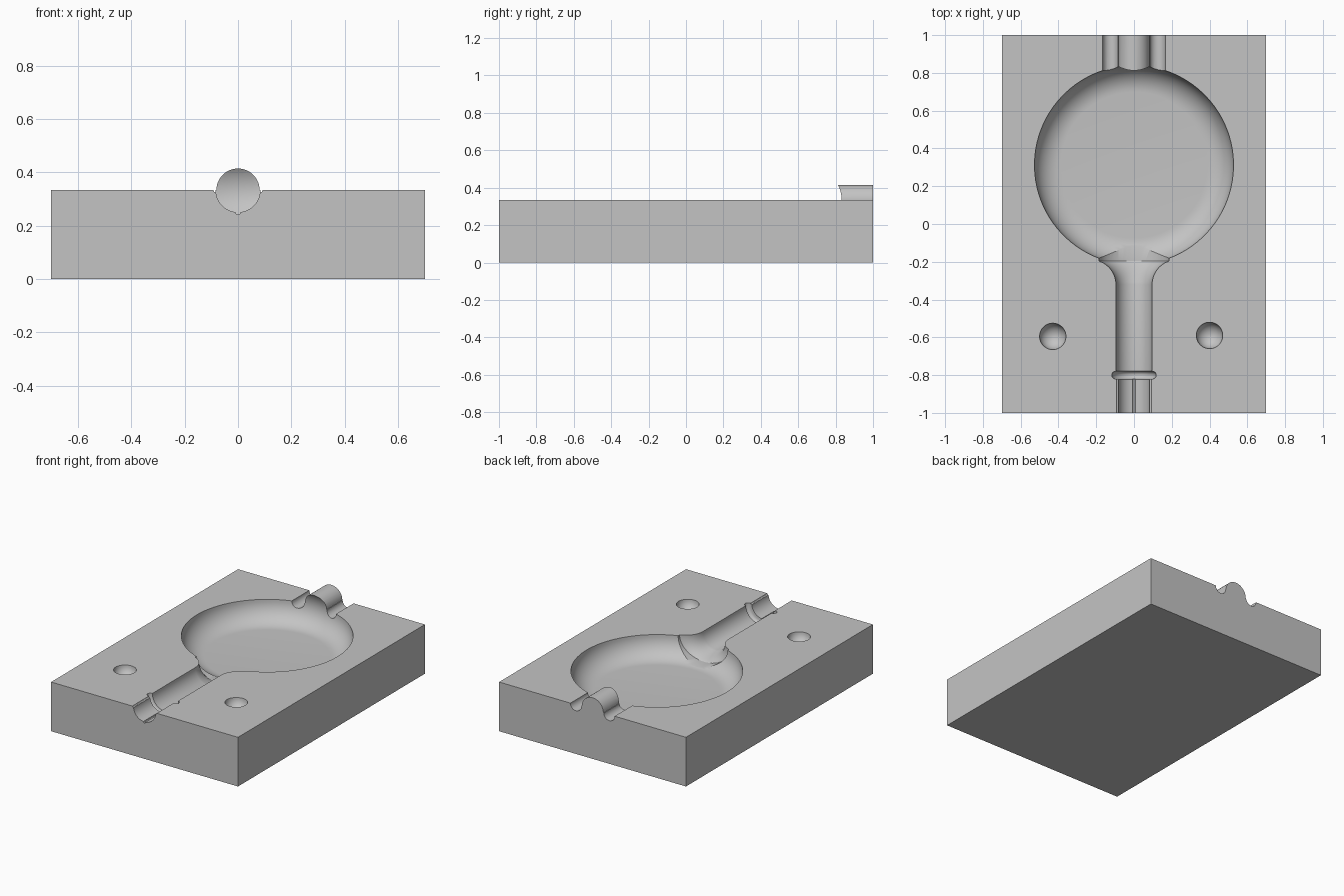
import bpy, bmesh
from math import sin, cos, pi, radians
from mathutils import Matrix, Vector

cube = bpy.data.objects.get("Cube")
if cube:
    bpy.data.objects.remove(cube, do_unlink=True)

TOP = 0.333          # parting plane height
ALONG_Y = Matrix.Rotation(-pi / 2, 4, 'X')

grey = bpy.data.materials.new("mould grey")
grey.use_nodes = True
grey.diffuse_color = (0.55, 0.55, 0.55, 1)
grey.node_tree.nodes["Principled BSDF"].inputs["Base Color"].default_value = (0.55, 0.55, 0.55, 1)


def add_object(name, bm):
    bmesh.ops.recalc_face_normals(bm, faces=bm.faces)
    mesh = bpy.data.meshes.new(name)
    bm.to_mesh(mesh)
    bm.free()
    mesh.materials.append(grey)
    ob = bpy.data.objects.new(name, mesh)
    bpy.context.collection.objects.link(ob)
    return ob


def loft(name, rings, at, turn=Matrix(), sides=48):
    """Capped skin over elliptical rings (distance, radius a, radius b)."""
    bm = bmesh.new()
    place = Matrix.Translation(at) @ turn
    loops = []
    for t, a, b in rings:
        angles = [2 * pi * (i + 0.5) / sides for i in range(sides)]
        loops.append([bm.verts.new(place @ Vector((a * cos(u), b * sin(u), t))) for u in angles])
    for lo, hi in zip(loops, loops[1:]):
        for i in range(sides):
            j = (i + 1) % sides
            bm.faces.new((lo[i], lo[j], hi[j], hi[i]))
    bm.faces.new(loops[0])
    bm.faces.new(loops[-1])
    return add_object(name, bm)


def rod(name, x, z, r, y0, y1, sides=48):
    return loft(name, [(y0, r, r), (y1, r, r)], (x, 0, z), ALONG_Y, sides)


def combine(target, tool, operation):
    mod = target.modifiers.new(tool.name, 'BOOLEAN')
    mod.operation = operation
    mod.solver = 'EXACT'
    mod.object = tool
    bpy.context.view_layer.objects.active = target
    bpy.ops.object.modifier_apply(modifier=mod.name)
    bpy.data.objects.remove(tool, do_unlink=True)


# Solid block
bm = bmesh.new()
bmesh.ops.create_cube(bm, size=1)
bmesh.ops.scale(bm, vec=(1.4, 2, TOP), verts=bm.verts)
bmesh.ops.translate(bm, vec=(0, 0, TOP / 2), verts=bm.verts)
block = add_object("mould_half", bm)

# Raised half-round core at the back, with a channel on each side
combine(block, rod("core", 0, TOP, 0.081, 0.7, 1.0), 'UNION')
for x in (-0.125, 0.125):
    combine(block, rod("side_channel", x, TOP, 0.041, 0.7, 1.1, 32), 'DIFFERENCE')

# Round cavity with a rolled edge; its upper half also trims the core's end
edge, floor_radius = 0.14, 0.387
bowl = []
for i in range(25):
    a = -pi / 2 + pi * i / 24
    r = floor_radius + edge * cos(a)
    bowl.append((edge * sin(a), r, r))
combine(block, loft("bowl_cutter", bowl, (0, 0.312, TOP), sides=96), 'DIFFERENCE')

# Neck channel: mouth, rounded bead, straight run and flare into the bowl
mouth, run = 0.083, 0.096
neck = [(-1.1, mouth, mouth), (-0.822, mouth, mouth)]
for i in range(9):
    a = -pi / 2 + pi * i / 8
    r = run + 0.022 * cos(a)
    neck.append((-0.8 + 0.021 * sin(a), r, r))
for i in range(13):
    a = radians(6 * i)
    neck.append((-0.32 + 0.13 * sin(a), run + 0.13 * (1 - cos(a)), run + 0.038 * i / 12))
neck.append((-0.05, 0.19, 0.135))
combine(block, loft("neck_cutter", neck, (0, 0, TOP), ALONG_Y), 'DIFFERENCE')

# Fine notches along the mouth
for a in (0, pi, 1.5 * pi):
    notch = rod("notch", mouth * cos(a), TOP + mouth * sin(a), 0.009, -1.1, -0.81, 12)
    combine(block, notch, 'DIFFERENCE')

# Round-bottomed locating sockets
for x, y in ((-0.43, -0.595), (0.4, -0.59)):
    ball = [(-0.07 * cos(a), 0.07 * sin(a), 0.07 * sin(a))
            for a in [pi * (i + 0.3) / 16.6 for i in range(17)]]
    combine(block, loft("socket_cutter", ball, (x, y, TOP), sides=40), 'DIFFERENCE')

# Smooth curves, sharp edges
bpy.ops.object.select_all(action='DESELECT')
block.select_set(True)
bpy.context.view_layer.objects.active = block
bpy.ops.object.shade_smooth_by_angle(angle=radians(30))
